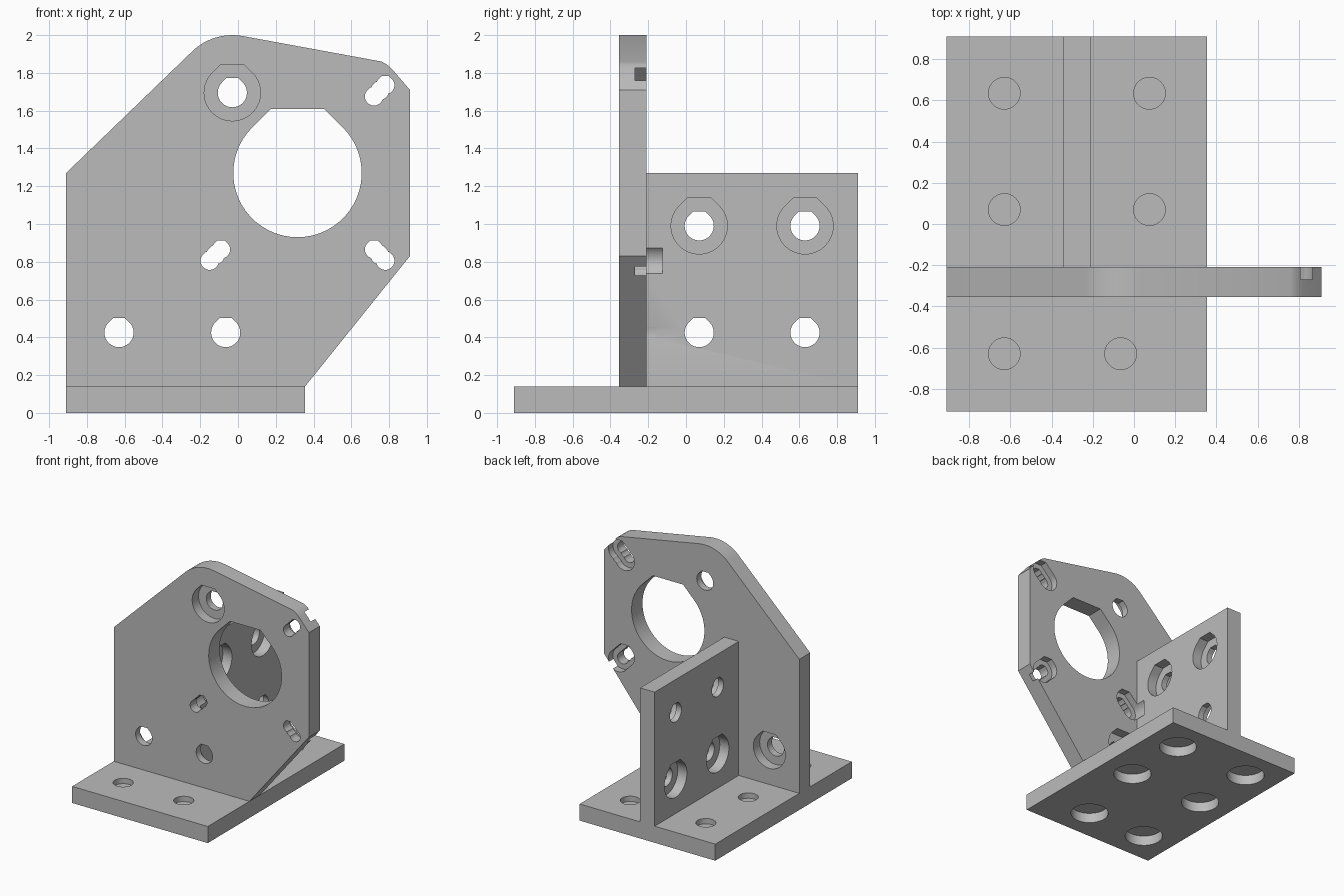
import bpy, bmesh
from math import sin, cos, radians, sqrt

cube = bpy.data.objects.get("Cube")
if cube:
    bpy.data.objects.remove(cube, do_unlink=True)

grey = bpy.data.materials.new("plain_grey")
grey.use_nodes = True
GREY = (0.5, 0.5, 0.5, 1)
grey.diffuse_color = GREY
grey.node_tree.nodes["Principled BSDF"].inputs["Base Color"].default_value = GREY

cutters = bpy.data.collections.new("hole_cutters")
bpy.context.scene.collection.children.link(cutters)


def arc(cx, cy, r, a0, a1, n):
    angles = [radians(a0 + (a1 - a0) * i / n) for i in range(n + 1)]
    return [(cx + r * cos(a), cy + r * sin(a)) for a in angles]


def circle(cx, cy, r):
    return arc(cx, cy, r, 0, 360, 48)[:-1]


def teardrop(cx, cy, r):
    """Round hole with a flat-topped roof at 45 degrees."""
    w = r * (sqrt(2) - 1)
    return arc(cx, cy, r, 135, 405, 40) + [(cx + w, cy + r), (cx - w, cy + r)]


def prism(name, profile, axis, start, end, collection):
    """Extrude a flat profile along one axis."""
    place = {"X": lambda u, v, t: (t, u, v),
             "Y": lambda u, v, t: (u, t, v),
             "Z": lambda u, v, t: (u, v, t)}[axis]
    bm = bmesh.new()
    a = [bm.verts.new(place(u, v, start)) for u, v in profile]
    b = [bm.verts.new(place(u, v, end)) for u, v in profile]
    bm.faces.new(a)
    bm.faces.new(b)
    for i in range(len(a)):
        j = (i + 1) % len(a)
        bm.faces.new((a[i], a[j], b[j], b[i]))
    bmesh.ops.recalc_face_normals(bm, faces=bm.faces)
    mesh = bpy.data.meshes.new(name)
    bm.to_mesh(mesh)
    bm.free()
    mesh.materials.append(grey)
    obj = bpy.data.objects.new(name, mesh)
    collection.objects.link(obj)
    return obj


def cut(profile, axis, start, end):
    prism("hole_cutter", profile, axis, start, end, cutters).hide_render = True


def rect(u0, u1, v0, v1):
    return [(u0, v0), (u1, v0), (u1, v1), (u0, v1)]


# Main sizes
LEFT, BACK, T = -0.91, 0.91, 0.14
FRONT_Y, REAR_Y = -0.355, -0.21
RIB0, RIB1 = -0.345, -0.21
HOLE, BORE, DEPTH = 0.077, 0.149, 0.085

# Solid parts
scene = bpy.context.scene.collection
outline = ([(LEFT, T), (0.355, T), (0.91, 0.83), (0.91, 1.71),
            (0.82, 1.815), (0.79, 1.843), (0.76, 1.86)]
           + arc(-0.03, 1.695, 0.305, 79.6, 134, 14) + [(LEFT, 1.27)])
parts = [
    prism("base_plate", rect(LEFT, 0.355, -BACK, BACK), "Z", 0, T, scene),
    prism("motor_plate", outline, "Y", FRONT_Y, REAR_Y, scene),
    prism("rear_rib", rect(REAR_Y, BACK, T, 1.27), "X", RIB0, RIB1, scene),
]

# Base holes: bored from below, with a thin web left under the screw hole
for x, y in [(-0.63, 0.635), (0.075, 0.635), (-0.63, 0.07),
             (0.075, 0.07), (-0.63, -0.63), (-0.065, -0.63)]:
    cut(circle(x, y, BORE), "Z", -0.05, DEPTH)
    cut(circle(x, y, HOLE), "Z", DEPTH + 0.01, T + 0.05)

# Rib holes: upper pair bored from the left, lower pair from the right
for y in (0.07, 0.63):
    for z in (0.425, 0.99):
        cut(teardrop(y, z, HOLE), "X", RIB0 - 0.05, RIB1 + 0.05)
    cut(teardrop(y, 0.99, BORE), "X", RIB1 - DEPTH, RIB1 + 0.05)
    cut(teardrop(y, 0.425, BORE), "X", RIB0 - 0.05, RIB0 + DEPTH)

# Motor plate screw holes: lower pair bored from behind, top one from the front
for x in (-0.63, -0.065):
    cut(teardrop(x, 0.425, HOLE), "Y", FRONT_Y - 0.05, REAR_Y)
    cut(teardrop(x, 0.425, BORE), "Y", REAR_Y - DEPTH, -0.155)
cut(teardrop(-0.03, 1.695, HOLE), "Y", FRONT_Y - 0.05, REAR_Y + 0.05)
cut(teardrop(-0.03, 1.695, BORE), "Y", FRONT_Y - 0.05, FRONT_Y + DEPTH)

# Motor opening and the three slanted adjustment slots around it
MX, MZ = 0.315, 1.27
cut(teardrop(MX, MZ, 0.34), "Y", FRONT_Y - 0.05, REAR_Y + 0.05)
for sx, sz in [(1, 1), (1, -1), (-1, -1)]:
    for d in (0.405, 0.435, 0.465):
        x, z = MX + sx * d, MZ + sz * d
        cut(teardrop(x, z, 0.048), "Y", FRONT_Y - 0.05, REAR_Y)
        cut(teardrop(x, z, 0.091), "Y", -0.27, -0.125)

# Cut every part, then drop the cutters
for obj in parts:
    mod = obj.modifiers.new("holes", "BOOLEAN")
    mod.operation = "DIFFERENCE"
    mod.operand_type = "COLLECTION"
    mod.collection = cutters
    mod.solver = "EXACT"
    mod.use_self = True
graph = bpy.context.evaluated_depsgraph_get()
meshes = [bpy.data.meshes.new_from_object(o.evaluated_get(graph)) for o in parts]
for obj, mesh in zip(parts, meshes):
    obj.modifiers.clear()
    obj.data = mesh
    mesh.materials.clear()
    mesh.materials.append(grey)
    mesh.polygons.foreach_set("material_index", [0] * len(mesh.polygons))
    mesh.shade_smooth()
    mesh.set_sharp_from_angle(angle=radians(20))
for obj in list(cutters.objects):
    bpy.data.objects.remove(obj, do_unlink=True)
bpy.data.collections.remove(cutters)
